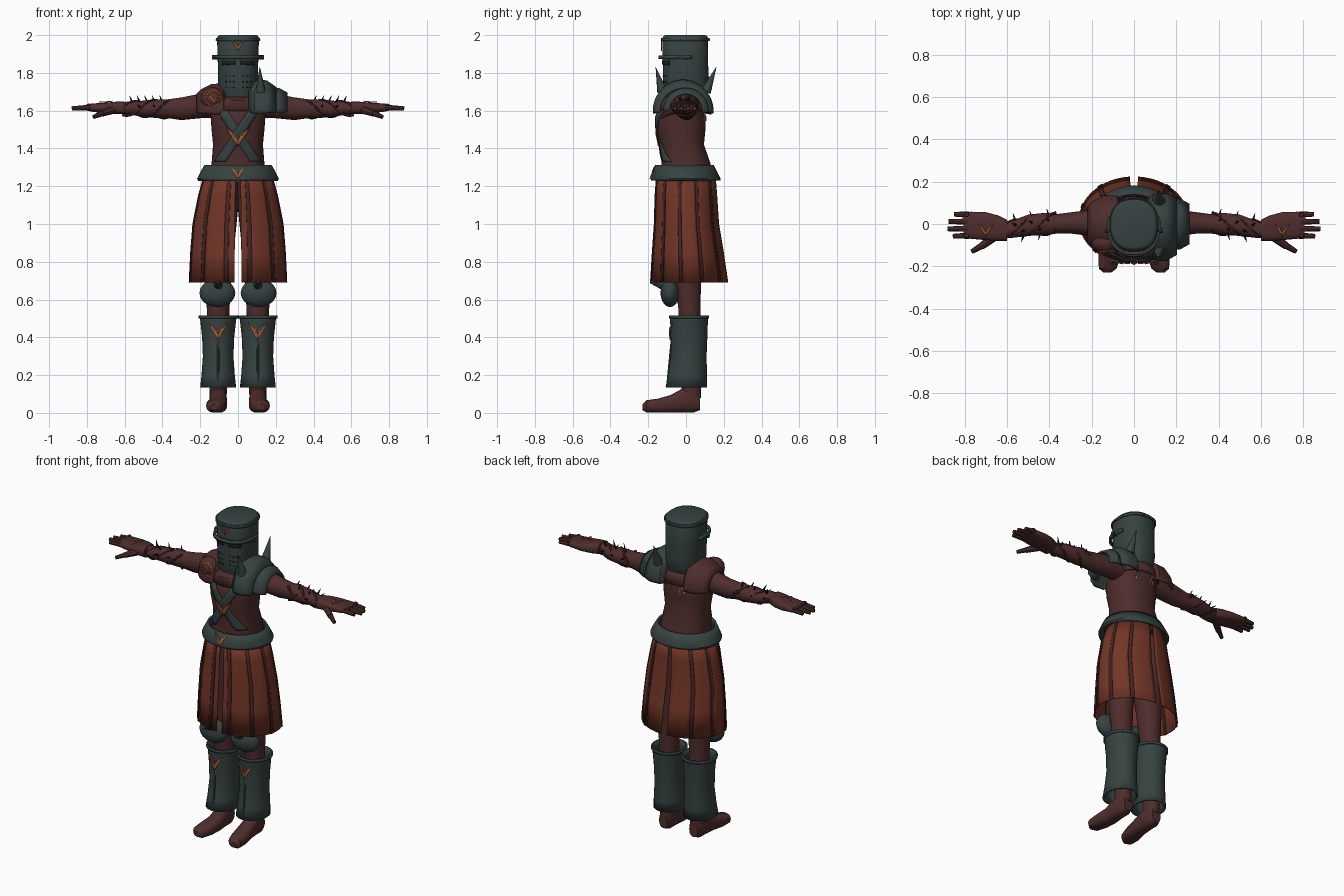
import bpy, bmesh, math
from math import sin, cos, radians
from mathutils import Vector
from mathutils.bvhtree import BVHTree

old = bpy.data.objects.get("Cube")
if old:
    bpy.data.objects.remove(old, do_unlink=True)


def material(name, r, g, b):
    m = bpy.data.materials.new(name)
    m.use_nodes = True
    m.diffuse_color = (r, g, b, 1)
    node = m.node_tree.nodes["Principled BSDF"]
    node.inputs["Base Color"].default_value = (r, g, b, 1)
    node.inputs["Roughness"].default_value = 0.8
    return m


STEEL = material("dark steel", .037, .055, .053)
LEATHER = material("maroon leather", .075, .026, .025)
CLOTH = material("rust cloth", .17, .036, .02)
STRAP = material("dark strap", .06, .019, .017)
ORANGE = material("copper orange", .42, .12, .04)
BLACK = material("dark gaps", .012, .012, .012)
PINK = material("pale pink", .5, .2, .2)
parts = []


def finish(name, bm, mat, thick=0):
    bmesh.ops.recalc_face_normals(bm, faces=bm.faces)
    mesh = bpy.data.meshes.new(name)
    bm.to_mesh(mesh)
    bm.free()
    mesh.materials.append(mat)
    ob = bpy.data.objects.new(name, mesh)
    bpy.context.collection.objects.link(ob)
    if thick:
        mod = ob.modifiers.new("thickness", 'SOLIDIFY')
        mod.thickness = thick
        mod.offset = 0
    parts.append(ob)
    return ob


def grid(name, rows, mat, thick=0, loop=False, caps=False):
    """Skin a list of equally long point rows."""
    bm = bmesh.new()
    vs = [[bm.verts.new(p) for p in row] for row in rows]
    n = len(vs[0])
    for a, b in zip(vs, vs[1:]):
        for i in range(n if loop else n - 1):
            j = (i + 1) % n
            bm.faces.new((a[i], a[j], b[j], b[i]))
    if caps:
        bm.faces.new(vs[0])
        bm.faces.new(vs[-1])
    return finish(name, bm, mat, thick)


def loft(name, mat, rings, axis='z', n=28, caps=True, thick=0, arc=None, power=2):
    """Rings are (position, centre a, centre b, radius a, radius b) along an axis."""
    def sup(v):
        return math.copysign(abs(v) ** (2 / power), v)
    rows = []
    for pos, ca, cb, ra, rb in rings:
        row = []
        for i in range(n):
            t = 2 * math.pi * i / n
            if arc:
                t = radians(arc[0] + (arc[1] - arc[0]) * i / (n - 1))
            a, b = ca + ra * sup(cos(t)), cb + rb * sup(sin(t))
            row.append({'x': (pos, a, b), 'y': (a, pos, b), 'z': (a, b, pos)}[axis])
        rows.append(row)
    return grid(name, rows, mat, thick, not arc, caps and not arc)


def stick(name, mat, p, q, r1, r2, n=8):
    p, q = Vector(p), Vector(q)
    bm = bmesh.new()
    mtx = (q - p).to_track_quat('Z', 'Y').to_matrix().to_4x4()
    mtx.translation = (p + q) / 2
    bmesh.ops.create_cone(bm, cap_ends=True, segments=n, radius1=r1, radius2=r2,
                          depth=(q - p).length, matrix=mtx)
    return finish(name, bm, mat)


def ball(name, mat, centre, radii, n=20):
    bm = bmesh.new()
    bmesh.ops.create_uvsphere(bm, u_segments=n, v_segments=n // 2, radius=1)
    for v in bm.verts:
        v.co = Vector(c + r * x for c, r, x in zip(centre, radii, v.co))
    return finish(name, bm, mat)


VIEWS = {'front': (lambda u, v: (u, -2, v), (0, 1, 0)),
         'back': (lambda u, v: (u, 2, v), (0, -1, 0)),
         'top': (lambda u, v: (u, v, 3), (0, 0, -1))}


def drape(name, mat, quads, target, view='front', lift=.004, n=12):
    """Lay thin plates on the target; quads are (a0, a1, b0, b1) in 2D."""
    me = target.data
    tree = BVHTree.FromPolygons([v.co for v in me.vertices], [p.vertices for p in me.polygons])
    place, d = VIEWS[view]
    d = Vector(d)
    bm = bmesh.new()
    for q in quads:
        a0, a1, b0, b1 = map(Vector, q)
        vs = []
        for i in range(n + 1):
            a, b = a0.lerp(a1, i / n), b0.lerp(b1, i / n)
            for k in range(4):
                start = Vector(place(*a.lerp(b, k / 3)))
                hit = tree.ray_cast(start, d)[0] or tree.find_nearest(start)[0]
                vs.append(bm.verts.new(hit - d * lift))
        for i in range(n):
            for k in range(3):
                c = 4 * i + k
                bm.faces.new((vs[c], vs[c + 1], vs[c + 5], vs[c + 4]))
    return finish(name, bm, mat, .005)


def emblem(name, u, v, w, h, target, view='front', lift=.005, turn=1):
    wing = [((0, -1), (1, 1), (0, -.3), (.5, .55)), ((.2, -.1), (.42, .35), (.1, -.1), (.25, .4))]
    quads = [[(u + s * w * x, v + turn * h * y) for x, y in q] for s in (-1, 1) for q in wing]
    return drape(name, ORANGE, quads, target, view, lift)


# Torso, collar and crossed chest straps
torso = loft("torso", LEATHER, [(1.22, 0, 0, .15, .14), (1.32, 0, 0, .14, .13),
             (1.42, 0, -.02, .132, .115), (1.5, 0, -.025, .14, .128), (1.57, 0, -.027, .145, .13),
             (1.63, 0, -.02, .15, .11), (1.7, 0, 0, .1, .09)], power=2.3, n=40)
loft("collar", LEATHER, [(1.6, 0, -.01, .15, .14), (1.65, 0, -.01, .13, .13),
                         (1.68, 0, 0, .1, .1)], caps=False, thick=.01)
for s, lift in ((1, .004), (-1, .007)):
    drape("chest_strap", STEEL, [((-.115 * s, 1.6), (.065 * s, 1.33),
                                  (-.055 * s, 1.6), (.125 * s, 1.33))], torso, lift=lift, n=24)
    drape("back_mark", PINK, [((s * .05 + x, z), (s * .05 + x, z + .025),
                               (s * .05 + x + .008, z), (s * .05 + x + .008, z + .025))
                              for x, z in ((0, 1.57), (.012, 1.545), (-.012, 1.55))], torso, 'back')
emblem("chest_emblem", 0, 1.46, .065, .05, torso, lift=.012)

# Belt
belt = loft("belt", STEEL, [(1.23, 0, -.002, .205, .178), (1.24, 0, -.002, .21, .178),
            (1.27, 0, -.004, .195, .165), (1.31, 0, -.008, .172, .15)], caps=False, thick=.012, n=40)
emblem("belt_emblem", 0, 1.272, .045, .035, belt, lift=.011)

# Skirt of hanging panels with narrow straps over the joints
HEM = ((1.25, 0, .18, .155), (1.15, 0, .208, .163), (1, .003, .238, .17),
       (.85, .01, .25, .188), (.69, .017, .258, .205))


def panel(name, mat, a0, a1, extra, shrink):
    rows = []
    for i, (z, cy, rx, ry) in enumerate(HEM):
        lo, hi = a0 + shrink * i, a1 - shrink * i
        angles = [radians(lo + (hi - lo) * k / 6) for k in range(7)]
        rows.append([((rx + extra) * sin(t), cy - (ry + extra) * cos(t), z) for t in angles])
    grid(name, rows, mat, .005)


for s in (-1, 1):
    panel("skirt_front_panel", CLOTH, s * 4, s * 13, 0, 0)
    for i in range(5):
        a = 32 * i
        panel("skirt_strap", STRAP, s * (a + 11), s * (a + 17), .004, s * .1)
        panel("skirt_panel", CLOTH, s * (a + 15), s * (a + (45 if i < 4 else 49)), 0, s * .35)

# Legs, knee guards, greaves and shoes
for s in (-1, 1):
    x = .105 * s
    loft("leg", LEATHER, [(.08, x, .03, .045, .05), (.3, x, .02, .05, .06), (.55, x, .018, .06, .058),
         (.7, x, .01, .068, .07), (.95, x * .93, 0, .085, .09), (1.24, x * .8, 0, .1, .11)])
    ball("knee_guard", STEEL, (x * 1.04, -.085, .635), (.095, .05, .075))
    stick("knee_flange", STEEL, (x, -.1, .67), (x, -.19, .695), .03, .008)
    greave = loft("greave", STEEL, [(.135, x, .002, .09, .105), (.2, x, .008, .083, .098),
                  (.3, x, .014, .076, .09), (.4, x, .016, .08, .092), (.49, x, .016, .09, .095),
                  (.515, x, .016, .094, .098)], caps=False, thick=.01, n=36)
    loft("greave_rim", STEEL, [(.5, x, .016, .1, .103), (.515, x, .016, .1, .103)],
         caps=False, thick=.008)
    stick("greave_ridge", STEEL, (x, -.076, .38), (x, -.098, .15), .006, .006)
    emblem("greave_emblem", x, .43, .05, .045, greave, lift=.01)
    loft("shoe", LEATHER, [(-.23, x * 1.2, .03, .018, .016), (-.21, x * 1.18, .035, .042, .032),
         (-.15, x * 1.1, .038, .053, .037), (-.08, x, .048, .048, .047), (-.01, x, .068, .045, .066),
         (.04, x, .07, .046, .068), (.075, x, .06, .03, .045)], 'y', power=2.5)

# Helmet with rims, brow band, eye slits and rivets
helmet = loft("helmet", STEEL, [(1.62, 0, -.01, .07, .085), (1.66, 0, -.003, .098, .112),
              (1.75, 0, 0, .106, .122), (1.85, 0, -.003, .107, .12), (1.985, 0, -.004, .111, .121),
              (1.996, 0, -.004, .105, .115), (2, 0, -.004, .095, .105)], power=2.4, n=44)
loft("helmet_rim", STEEL, [(1.968, 0, -.004, .114, .125), (1.984, 0, -.004, .114, .125)],
     caps=False, thick=.006, power=2.4)
loft("brow_band", STEEL, [(1.873, 0, -.01, .118, .13), (1.893, 0, -.01, .118, .13)],
     arc=(165, 375), thick=.014, power=2.4)
for s in (-1, 1):
    stick("brow_bolt", STEEL, (s * .1, -.03, 1.883), (s * .138, -.03, 1.883), .012, .012)
    drape("eye_slit", BLACK, [((s * .014, 1.845), (s * .085, 1.84),
                               (s * .014, 1.866), (s * .085, 1.866))], helmet, lift=.002)
    drape("breathing_holes", BLACK, [((x * s, z), (x * s, z + .006), (x * s + .006, z), (x * s + .006, z + .006))
                                     for x in (.025, .045, .065) for z in (1.72, 1.75, 1.78)],
          helmet, lift=.001, n=1)
for i in range(12):
    t = radians(30 * i + 15)
    ball("helmet_rivet", ORANGE if i % 3 == 0 else STEEL,
         (.117 * cos(t), .126 * sin(t), 1.975), (.006, .006, .006), 8)
emblem("helmet_emblem", 0, 1.947, .036, .03, helmet, lift=.006)

# Left shoulder: flared steel plates with horns
loft("left_shoulder_plate", STEEL, [(.06, -.015, 1.6, .12, .14), (.09, -.015, 1.6, .15, .16),
     (.15, -.015, 1.6, .155, .155), (.2, -.01, 1.6, .13, .12)], 'x', arc=(-5, 185), thick=.012)
loft("left_shoulder_lame", STEEL, [(.17, -.005, 1.6, .11, .11), (.215, 0, 1.6, .115, .115),
     (.26, 0, 1.6, .09, .09)], 'x', arc=(-5, 185), thick=.012)
for y in (-1, 1):
    stick("shoulder_horn", STEEL, (.12, y * .115 - .01, 1.7), (.115, y * .16, 1.83), .028, .001, 10)

# Right shoulder: rounded leather pad with a ring badge
loft("right_shoulder_pad", LEATHER, [(-.05, 0, 1.61, .09, .1), (-.08, 0, 1.6, .13, .14),
     (-.14, 0, 1.6, .13, .135), (-.19, 0, 1.6, .105, .11), (-.215, 0, 1.6, .08, .085)],
     'x', arc=(-8, 188), thick=.012)
pad = ball("right_shoulder_boss", LEATHER, (-.135, -.09, 1.665), (.065, .05, .06))
ring = [(cos(radians(20 * i)), sin(radians(20 * i))) for i in range(19)]
drape("ring_badge", ORANGE, [[(-.13 + r * x, 1.665 + r * z) for r in (.036, .044) for x, z in ab]
                             for ab in zip(ring, ring[1:])], pad, n=1)
emblem("ring_badge_wings", -.13, 1.663, .026, .022, pad)

# Arms, wrapped forearms with thorns, and gloved hands
for s in (-1, 1):
    loft("arm", LEATHER, [(s * x, y, z, ry, rz) for x, y, z, ry, rz in (
         (.08, 0, 1.63, .07, .07), (.2, .005, 1.625, .062, .065), (.3, .005, 1.61, .05, .06),
         (.37, 0, 1.61, .046, .05), (.42, 0, 1.61, .053, .05), (.5, -.006, 1.61, .05, .043),
         (.58, -.026, 1.614, .04, .034), (.65, -.025, 1.615, .036, .028))], 'x')
    for phase in (0, 120, 240):
        path = []
        for i in range(13):
            f, t = i / 12, radians(phase + 24 * i)
            r = .053 - .017 * f
            path.append((s * (.37 + .24 * f), -.03 * f * f + r * cos(t), 1.61 + r * .95 * sin(t)))
        for p, q in zip(path, path[1:]):
            stick("forearm_wrap", STRAP, p, q, .008, .008, 6)
    for i in range(5):
        x, side = .4 + .04 * i, (-1) ** i
        y = -.02 * i / 4
        stick("forearm_thorn", BLACK, (s * x, y + side * .015, 1.645), (s * (x + .015), y + side * .025, 1.68), .007, .001)
        stick("side_thorn", BLACK, (s * x, y + side * .035, 1.62), (s * (x + .012), y + side * .07, 1.63), .007, .001)
    glove = loft("glove", LEATHER, [(s * .6, -.03, 1.615, .05, .034), (s * .64, -.02, 1.615, .06, .033),
                 (s * .7, -.01, 1.614, .066, .028), (s * .77, -.006, 1.616, .064, .022),
                 (s * .805, -.006, 1.617, .056, .016)], 'x', power=2.8)
    emblem("glove_emblem", s * .7, -.03, .035, .03, glove, 'top')
    for k, tip in enumerate((.855, .88, .875, .85)):
        y = -.055 + .033 * k
        stick("finger", LEATHER, (s * .78, y, 1.617), (s * tip, y * 1.05, 1.612), .015, .011)
        ball("knuckle", STRAP, (s * .79, y, 1.628), (.014, .014, .01), 8)
    stick("thumb", LEATHER, (s * .66, -.06, 1.605), (s * .72, -.105, 1.585), .022, .017)
    stick("thumb_tip", LEATHER, (s * .715, -.1, 1.587), (s * .765, -.13, 1.567), .016, .011)

# Smooth shading with sharp edges kept
bpy.ops.object.select_all(action='DESELECT')
for ob in parts:
    ob.select_set(True)
bpy.context.view_layer.objects.active = parts[0]
bpy.ops.object.shade_smooth_by_angle(angle=radians(40))
